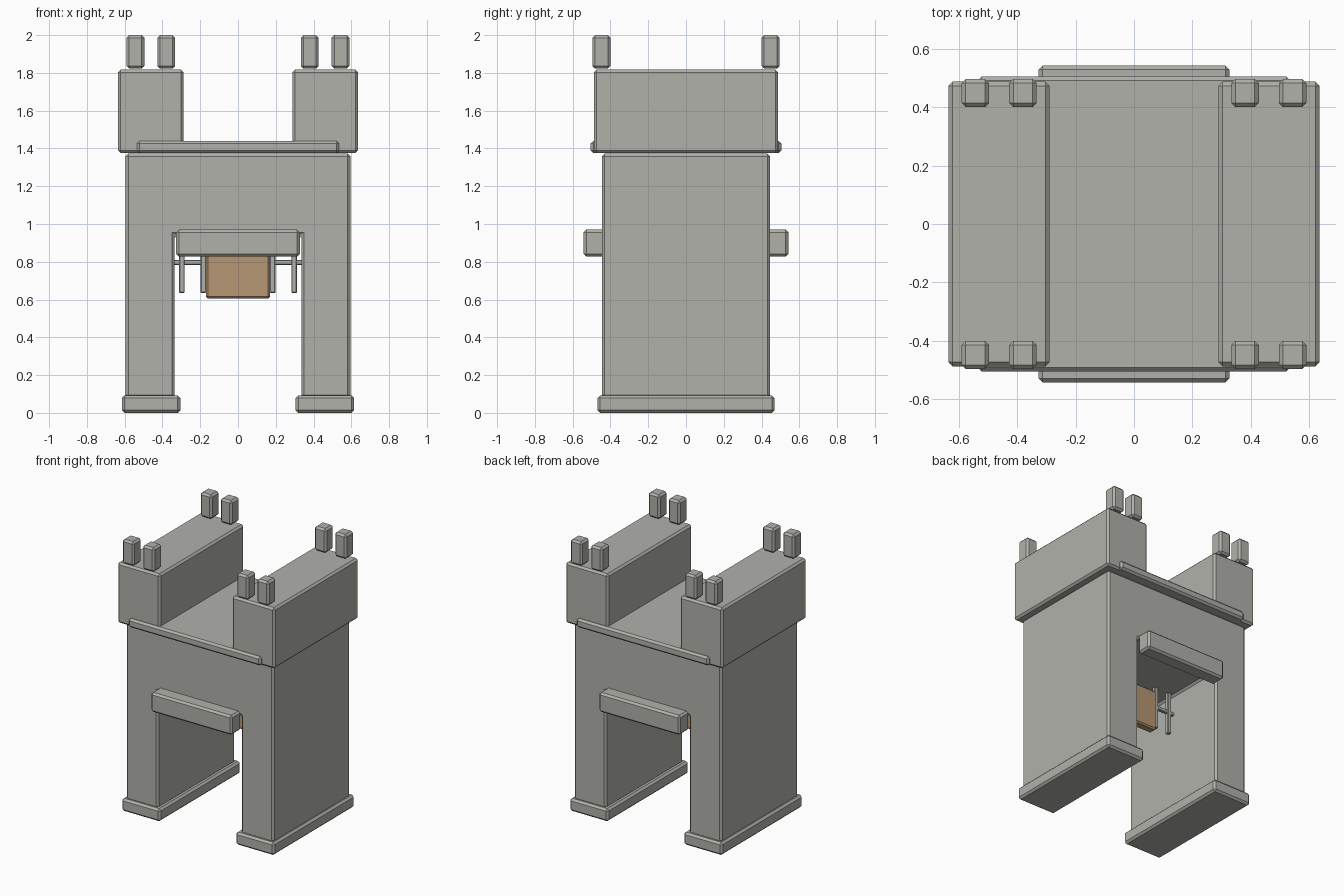
import bpy
import bmesh

if "Cube" in bpy.data.objects:
    bpy.data.objects.remove(bpy.data.objects["Cube"], do_unlink=True)


def material(name, rgb):
    mat = bpy.data.materials.new(name)
    mat.use_nodes = True
    mat.diffuse_color = (*rgb, 1)
    mat.node_tree.nodes["Principled BSDF"].inputs["Base Color"].default_value = (*rgb, 1)
    return mat


STONE = material("grey_stone", (0.44, 0.44, 0.41))
WOOD = material("tan_wood", (0.47, 0.31, 0.17))


def finish(name, bm, mat, chamfer):
    """Chamfer the edges and add the mesh to the scene."""
    bmesh.ops.recalc_face_normals(bm, faces=bm.faces)
    bmesh.ops.bevel(bm, geom=bm.edges[:], offset=chamfer, segments=1,
                    affect='EDGES', clamp_overlap=True)
    mesh = bpy.data.meshes.new(name)
    bm.to_mesh(mesh)
    bm.free()
    mesh.materials.append(mat)
    obj = bpy.data.objects.new(name, mesh)
    bpy.context.collection.objects.link(obj)
    return obj


def block(name, xs, ys, zs, mat=STONE, chamfer=0.014):
    """Chamfered box between the given limits."""
    bm = bmesh.new()
    bmesh.ops.create_cube(bm, size=1)
    for v in bm.verts:
        for i, (low, high) in enumerate((xs, ys, zs)):
            v.co[i] = low if v.co[i] < 0 else high
    return finish(name, bm, mat, chamfer)


def span(centre, half):
    return (centre - half, centre + half)


# Gatehouse body: an arch profile pulled through the depth
half_profile = [(0.335, 0.08), (0.595, 0.08), (0.595, 1.372), (0.335, 0.94)]
outer = half_profile[:3]
right_side = [half_profile[3]] + outer
profile = right_side + [(-x, z) for x, z in reversed(right_side)]
bm = bmesh.new()
face = bm.faces.new([bm.verts.new((x, -0.445, z)) for x, z in profile])
pulled = bmesh.ops.extrude_face_region(bm, geom=[face])["geom"]
bmesh.ops.translate(bm, vec=(0, 0.89, 0),
                    verts=[g for g in pulled if isinstance(g, bmesh.types.BMVert)])
finish("gatehouse_body", bm, STONE, 0.014)

# Walkway slab between the towers
block("walkway_slab", (-0.535, 0.535), (-0.505, 0.505), (1.375, 1.44))

# Feet, towers and battlements on each side
for side, s in (("left", 1), ("right", -1)):
    block(side + "_foot", span(s * 0.46, 0.155), span(0, 0.468), (0, 0.092))
    block(side + "_tower", span(s * 0.462, 0.173), span(0, 0.487), (1.375, 1.817))
    for end, e in (("front", -1), ("back", 1)):
        for place, x in (("inner", 0.38), ("outer", 0.543)):
            block(f"{side}_{end}_{place}_merlon", span(s * x, 0.047),
                  span(e * 0.448, 0.048), (1.823, 2))
    # Gate bars
    for place, x in (("inner", 0.183), ("outer", 0.297)):
        block(f"{side}_{place}_gate_bar", span(s * x, 0.015), span(0, 0.015),
              (0.635, 0.945), chamfer=0.004)

# Lintels over the gateway, front and back
for end, e in (("front", -1), ("back", 1)):
    block(end + "_lintel", span(0, 0.327), span(e * 0.487, 0.055), (0.828, 0.97))

# Raised gate: crossbar and hanging panel
block("gate_crossbar", span(0, 0.34), span(0, 0.012), (0.784, 0.81), chamfer=0.004)
block("gate_panel", span(0, 0.17), span(0, 0.032), (0.605, 0.9), WOOD, 0.01)
